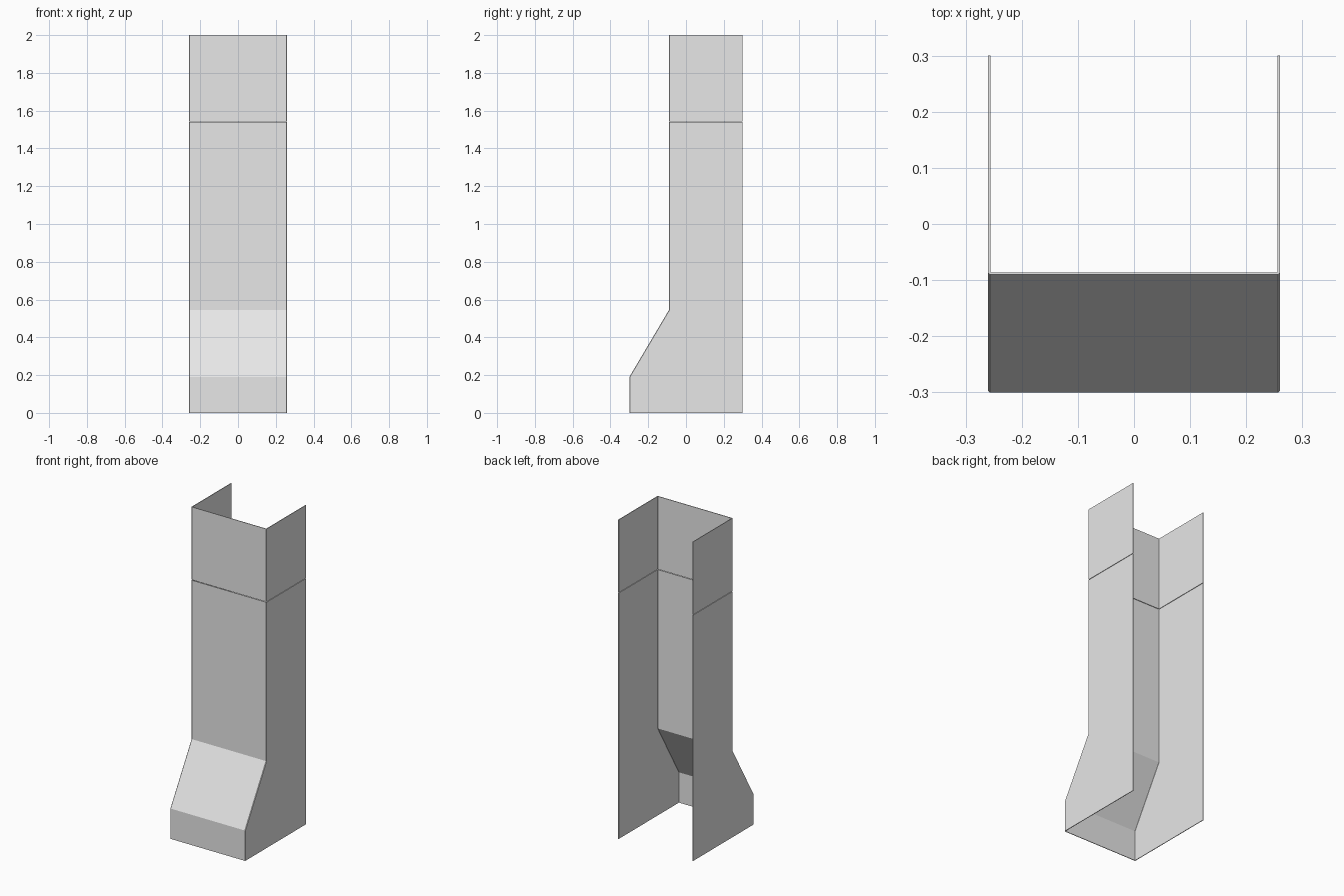
import bpy
import bmesh

cube = bpy.data.objects.get("Cube")
if cube:
    bpy.data.objects.remove(cube, do_unlink=True)

HALF_WIDTH = 0.26
BACK = 0.30
THICK = 0.004
CHAMFER = 0.003
SEAM = 1.542
GAP = 0.003

metal = bpy.data.materials.new("light grey sheet metal")
metal.use_nodes = True
grey = (0.8, 0.8, 0.8, 1)
metal.diffuse_color = grey
metal.node_tree.nodes["Principled BSDF"].inputs["Base Color"].default_value = grey


def channel_section(front):
    """Plan outline of a folded three-sided sheet, open at the back."""
    def half(inset, c):
        x, y = HALF_WIDTH - inset, front + inset
        return [(x, BACK), (x, y + c), (x - c, y)]

    def mirrored(points):
        return [(-x, y) for x, y in reversed(points)]

    outer = half(0, CHAMFER)
    inner = half(THICK, CHAMFER / 3)
    return mirrored(outer[:]) [::-1] + outer[::-1] + inner + mirrored(inner)


def sheet_channel(name, levels):
    """Loft the folded section through (height, front) levels."""
    bm = bmesh.new()
    rings = [[bm.verts.new((x, y, z)) for x, y in channel_section(front)]
             for z, front in levels]
    for low, high in zip(rings, rings[1:]):
        for i in range(len(low)):
            j = (i + 1) % len(low)
            bm.faces.new((low[i], low[j], high[j], high[i]))
    bm.faces.new(rings[0][::-1])
    bm.faces.new(rings[-1])
    bmesh.ops.recalc_face_normals(bm, faces=bm.faces[:])
    mesh = bpy.data.meshes.new(name)
    bm.to_mesh(mesh)
    bm.free()
    mesh.materials.append(metal)
    obj = bpy.data.objects.new(name, mesh)
    bpy.context.collection.objects.link(obj)
    return obj


# Lower cover with the flared foot
sheet_channel("lower_cover", [(0, -0.30), (0.19, -0.30),
                              (0.545, -0.09), (SEAM - GAP / 2, -0.09)])

# Upper cover above the narrow seam
sheet_channel("upper_cover", [(SEAM + GAP / 2, -0.09), (2.0, -0.09)])
